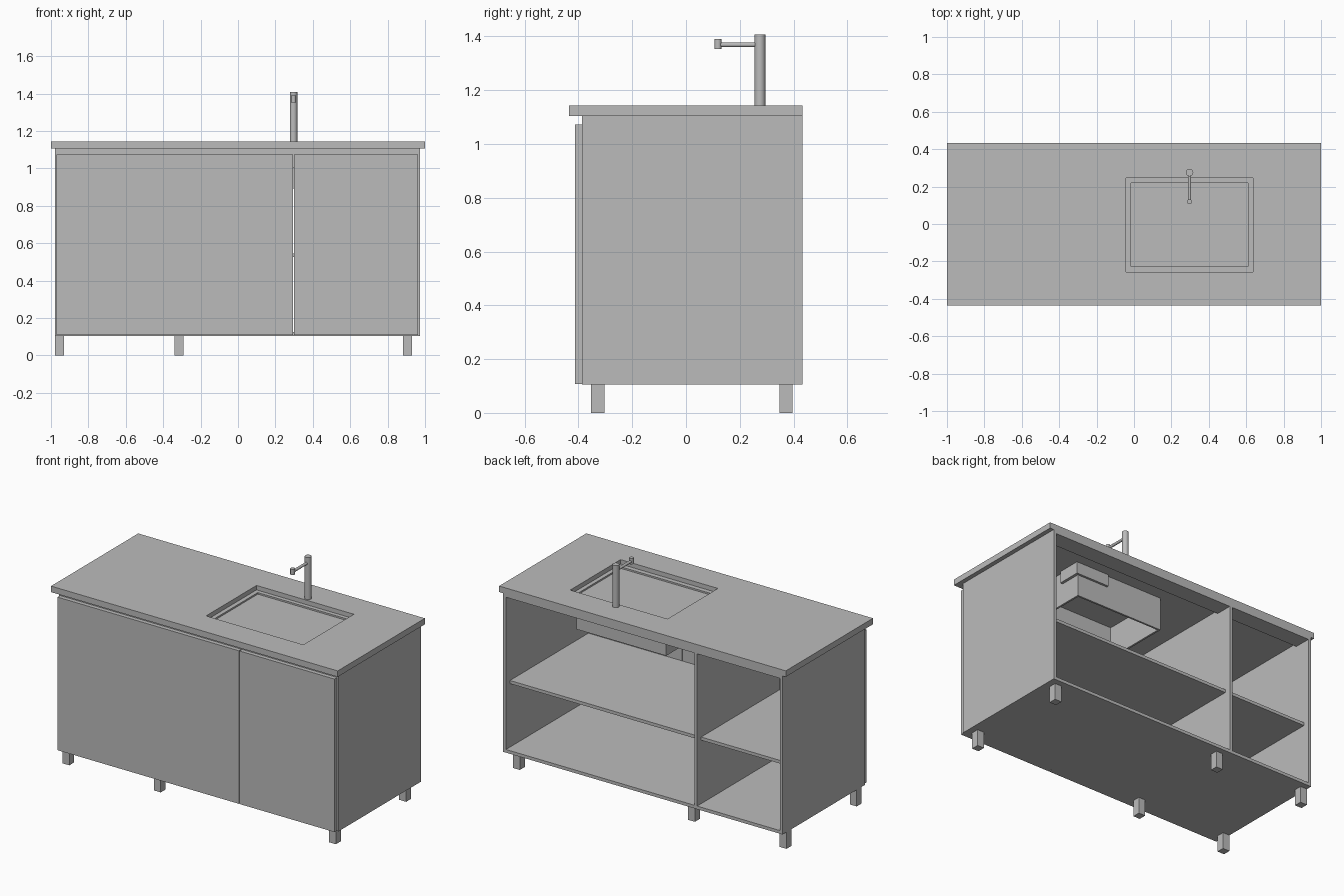
import bpy, bmesh, math
from mathutils import Matrix, Vector

cube = bpy.data.objects.get("Cube")
if cube:
    bpy.data.objects.remove(cube, do_unlink=True)

grey = bpy.data.materials.new("plain_grey")
grey.use_nodes = True
colour = (0.5, 0.5, 0.5, 1)
grey.diffuse_color = colour
grey.node_tree.nodes["Principled BSDF"].inputs["Base Color"].default_value = colour


def finish(name, bm):
    bmesh.ops.recalc_face_normals(bm, faces=bm.faces)
    mesh = bpy.data.meshes.new(name)
    bm.to_mesh(mesh)
    bm.free()
    mesh.materials.append(grey)
    obj = bpy.data.objects.new(name, mesh)
    bpy.context.collection.objects.link(obj)
    return obj


def box(name, x, y, z):
    """Box from (low, high) pairs."""
    bm = bmesh.new()
    bmesh.ops.create_cube(bm, size=1)
    for v in bm.verts:
        v.co = [lo + (c + 0.5) * (hi - lo) for c, (lo, hi) in zip(v.co, (x, y, z))]
    return finish(name, bm)


def frame(name, outer, inner, z):
    """Slab with a rectangular hole; outer and inner are (x0, x1, y0, y1)."""
    bm = bmesh.new()
    loops = [[bm.verts.new((r[i], r[j], z[0])) for i, j in ((0, 2), (1, 2), (1, 3), (0, 3))]
             for r in (outer, inner)]
    faces = []
    for i in range(4):
        j = (i + 1) % 4
        faces.append(bm.faces.new((loops[0][i], loops[0][j], loops[1][j], loops[1][i])))
    ext = bmesh.ops.extrude_face_region(bm, geom=faces, use_keep_orig=True)
    for g in ext["geom"]:
        if isinstance(g, bmesh.types.BMVert):
            g.co.z = z[1]
    return finish(name, bm)


def rod(name, start, end, radius):
    a, b = Vector(start), Vector(end)
    bm = bmesh.new()
    turn = (b - a).to_track_quat('Z', 'Y').to_matrix().to_4x4()
    bmesh.ops.create_cone(bm, cap_ends=True, segments=24, radius1=radius, radius2=radius,
                          depth=(b - a).length, matrix=Matrix.Translation((a + b) / 2) @ turn)
    obj = finish(name, bm)
    bpy.ops.object.select_all(action='DESELECT')
    obj.select_set(True)
    bpy.context.view_layer.objects.active = obj
    bpy.ops.object.shade_smooth_by_angle(angle=math.radians(40))
    return obj


# Main levels and depths
BASE, TOP, COUNTER = 0.105, 1.105, 1.143
FRONT, BACK = -0.387, 0.434
T = 0.02

# Upright panels
uprights = {"right_side_panel": -0.978, "divider_panel": -0.382, "left_side_panel": 0.952}
for name, x in uprights.items():
    box(name, (x, x + T), (FRONT, BACK), (BASE, TOP))

# Floor, shelf and rails of each compartment
xs = list(uprights.values())
for side, x0, x1 in (("narrow", xs[0] + T, xs[1]), ("wide", xs[1] + T, xs[2])):
    box(side + "_floor", (x0, x1), (FRONT, BACK), (BASE, BASE + T))
    box(side + "_shelf", (x0, x1), (FRONT, BACK - 0.04), (0.525, 0.525 + T))
    box(side + "_back_rail", (x0, x1), (BACK - 0.11, BACK), (TOP - T, TOP))
    box(side + "_front_rail", (x0, x1), (FRONT, FRONT + T), (TOP - 0.1, TOP))

# Doors
for name, x in (("wide_door", (-0.97, 0.295)), ("narrow_door", (0.3, 0.963))):
    box(name, x, (-0.413, FRONT), (0.108, 1.073))

# Feet
for i, x in enumerate((-0.978, -0.34, 0.882)):
    for place, y in (("front", -0.353), ("back", 0.347)):
        box(f"{place}_foot_{i + 1}", (x, x + 0.048), (y, y + 0.049), (0, BASE))

# Countertop with the basin opening
opening = (-0.043, 0.636, -0.257, 0.246)
basin = (-0.016, 0.61, -0.227, 0.22)
frame("countertop", (-1, 1, -0.435, BACK), opening, (TOP, COUNTER))

# Basin: rim, covered top, walls open below and corner box
frame("basin_rim", opening, basin, (TOP, TOP + 0.01))
inside = [basin[0] + 0.012, basin[1] - 0.012, basin[2] + 0.012, basin[3] - 0.012]
frame("basin_walls", basin, inside, (0.893, TOP))
box("basin_cover", basin[:2], basin[2:], (TOP - 0.01, TOP))
box("basin_corner_back", (0.39, 0.628), (basin[3], 0.234), (1.03, TOP + 0.004))
box("basin_corner_side", (basin[1], 0.628), (0.083, basin[3]), (1.03, TOP + 0.004))

# Tap
TX, TY = 0.297, 0.275
rod("tap_column", (TX, TY, COUNTER), (TX, TY, 1.408), 0.02)
rod("tap_arm", (TX, TY, 1.369), (TX, 0.12, 1.369), 0.0085)
rod("tap_nozzle", (TX, 0.119, 1.353), (TX, 0.119, 1.39), 0.013)
